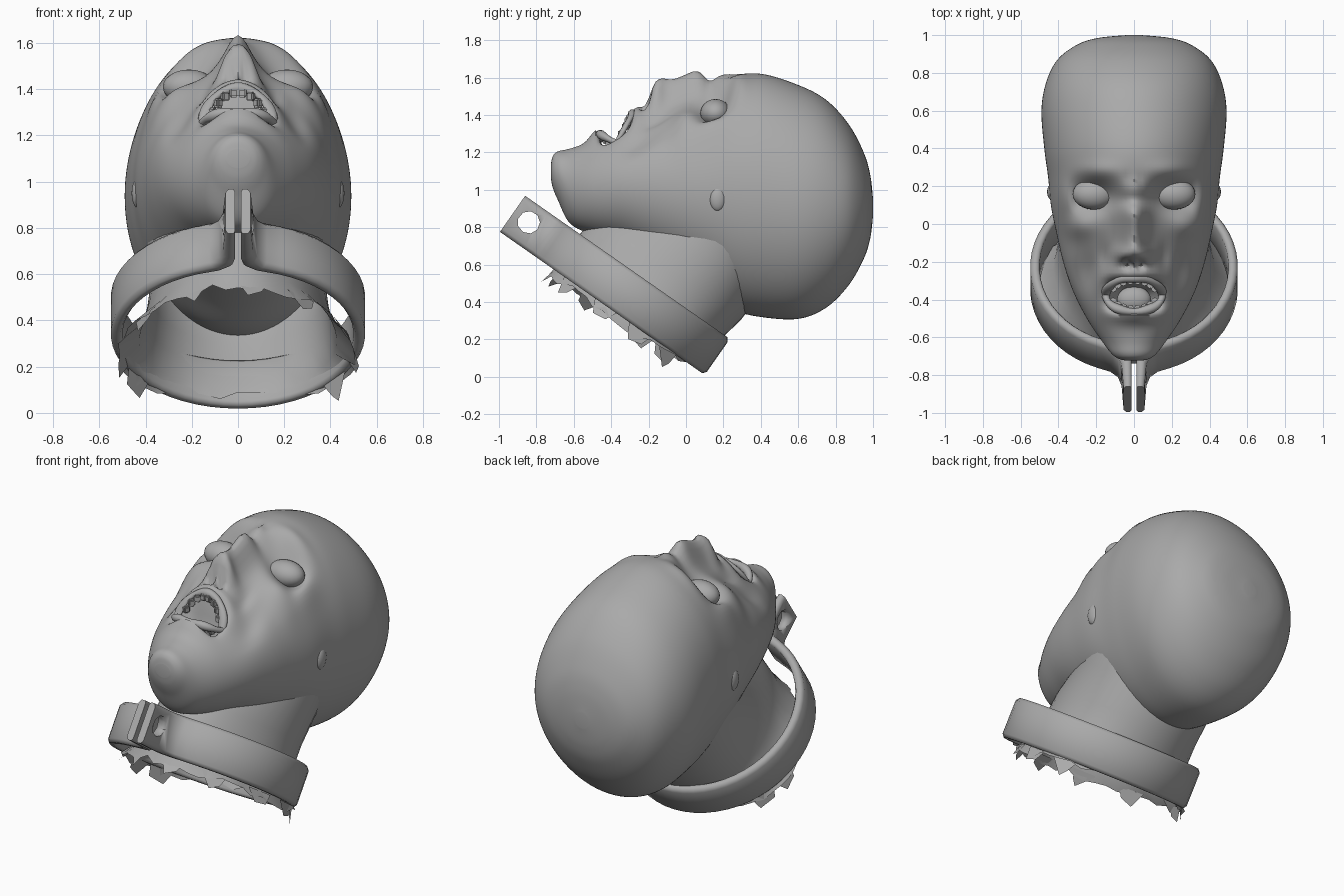
import bpy, bmesh, math, random
from mathutils import Matrix, Vector

random.seed(4)
if "Cube" in bpy.data.objects:
    bpy.data.objects.remove(bpy.data.objects["Cube"])

grey = bpy.data.materials.new("stone_grey")
grey.use_nodes = True
grey.diffuse_color = (0.4, 0.4, 0.4, 1)
grey.node_tree.nodes["Principled BSDF"].inputs["Base Color"].default_value = (0.4, 0.4, 0.4, 1)


def finish(name, bm, angle=40):
    """Turn a bmesh into a named, shaded object."""
    bmesh.ops.recalc_face_normals(bm, faces=bm.faces)
    mesh = bpy.data.meshes.new(name)
    bm.to_mesh(mesh)
    bm.free()
    obj = bpy.data.objects.new(name, mesh)
    bpy.context.collection.objects.link(obj)
    mesh.materials.append(grey)
    bpy.ops.object.select_all(action="DESELECT")
    obj.select_set(True)
    bpy.context.view_layer.objects.active = obj
    bpy.ops.object.shade_smooth_by_angle(angle=math.radians(angle))
    return obj


def loft(bm, rings, cap=False, closed=False):
    """Skin a list of point rings with quads."""
    rows = [[bm.verts.new(p) for p in ring] for ring in rings]
    pairs = list(zip(rows, rows[1:])) + ([(rows[-1], rows[0])] if closed else [])
    for a, b in pairs:
        for i in range(len(a)):
            j = (i + 1) % len(a)
            bm.faces.new((a[i], a[j], b[j], b[i]))
    if cap:
        bm.faces.new(rows[0])
        bm.faces.new(rows[-1])


def spline(rows, steps):
    """Smooth interpolation through table rows."""
    out = []
    for i in range(len(rows) - 1):
        p = [Vector(rows[max(0, min(len(rows) - 1, i + k))]) for k in (-1, 0, 1, 2)]
        for s in range(steps):
            t = s / steps
            out.append(0.5 * (2 * p[1] + (p[2] - p[0]) * t
                       + (2 * p[0] - 5 * p[1] + 4 * p[2] - p[3]) * t ** 2
                       + (3 * p[1] - p[0] - 3 * p[2] + p[3]) * t ** 3))
    return out + [Vector(rows[-1])]


# Head: cross-sections from chin to crown (y, half width, face height, back height)
sections = [
    (-.722, .05, 1.14, 1.06), (-.712, .085, 1.18, 1.01), (-.685, .12, 1.205, .945),
    (-.62, .17, 1.22, .82), (-.5, .25, 1.26, .76), (-.35, .325, 1.33, .71),
    (-.2, .375, 1.40, .63), (-.05, .41, 1.45, .55), (.1, .44, 1.52, .46),
    (.25, .455, 1.60, .36), (.4, .475, 1.62, .32), (.6, .49, 1.56, .31),
    (.75, .465, 1.48, .37), (.87, .405, 1.35, .49), (.95, .30, 1.2, .63),
    (.985, .19, 1.08, .74), (1.0, .04, .95, .86)]

# Face relief: centre x, centre y, size x, size y, power x, power y, height
relief = [
    (0, -.05, .07, .155, 2, 6, .145),       # nose
    (0, -.14, .04, .05, 2, 2, .025),        # nose tip
    (0, .17, .07, .08, 2, 2, .045),         # nose root
    (.055, -.165, .04, .04, 2, 2, .06),     # nostril wing
    (.032, -.21, .022, .022, 2, 2, -.08),   # nostril
    (.21, .15, .105, .08, 2, 2, -.10),      # eye socket
    (.19, .28, .12, .05, 2, 2, .025),       # brow
    (.36, .13, .05, .10, 2, 2, .055),       # temple rim
    (.30, -.01, .09, .07, 2, 2, .045),      # cheekbone
    (.24, -.25, .07, .12, 2, 2, -.05),      # cheek hollow
    (.16, -.17, .03, .08, 2, 2, -.025),     # cheek fold
    (0, -.29, .15, .08, 2, 2, .08),         # upper lip mound
    (0, -.475, .13, .05, 2, 2, .055),       # lower lip mound
    (0, -.375, .125, .075, 4, 4, -.22),     # mouth cavity
    (.03, .24, .015, .04, 2, 2, -.015)]     # frown


def face_relief(x, y):
    return sum(h * math.exp(-abs((abs(x) - cx) / sx) ** px - abs((y - cy) / sy) ** py)
               for cx, cy, sx, sy, px, py, h in relief)


AROUND = 128
rings = []
for y, hw, top, bottom in spline(sections, 8):
    ring = []
    for i in range(AROUND):
        a = math.tau * i / AROUND
        x, s = hw * math.cos(a), math.sin(a)
        z = (top + bottom) / 2 + (top - bottom) / 2 * s
        z += face_relief(x, y) * min(1, max(0, 2 * s))
        ring.append((x, y, z))
    rings.append(ring)
bm = bmesh.new()
loft(bm, rings, cap=True)
finish("head", bm, 60)


def ellipsoid(name, centre, size):
    bm = bmesh.new()
    bmesh.ops.create_uvsphere(bm, u_segments=24, v_segments=14, radius=1,
                              matrix=Matrix.Translation(centre) @ Matrix.Diagonal((*size, 1)))
    return finish(name, bm)


# Eyes and cropped ears
for side, word in ((1, "left"), (-1, "right")):
    ellipsoid(word + "_eye", (side * .212, .158, 1.41), (.113, .082, .075))
    ellipsoid(word + "_ear_stub", (side * .432, .17, .95), (.028, .045, .065))
ellipsoid("tongue", (0, -.40, 1.18), (.09, .07, .05))


# Lips: a tube swept round the open mouth
def mouth_point(a, grow=1.0):
    s = math.sin(a)
    return Vector((.15 * grow * math.cos(a), -.375 + .09 * grow * s,
                   1.25 + (.155 * s if s > 0 else -.05 * s)))


rings = []
for i in range(48):
    a = math.tau * i / 48
    centre = mouth_point(a)
    out = Vector((math.cos(a), math.sin(a), 0))
    r = .022 + .004 * math.sin(5 * a)
    rings.append([centre + r * (out * math.cos(b) + Vector((0, 0, math.sin(b))))
                  for b in (math.tau * k / 10 for k in range(10))])
bm = bmesh.new()
loft(bm, rings, closed=True)
finish("lips", bm, 60)

# Teeth: rounded blocks set along the inside of each lip
for word, start in (("upper", 0), ("lower", math.pi)):
    bm = bmesh.new()
    for k in range(8):
        a = start + math.pi * (k + 1.5) / 10
        place = Matrix.Translation(mouth_point(a, .82) - Vector((0, 0, .02)))
        place = place @ Matrix.Rotation(a, 4, "Z") @ Matrix.Diagonal((.035, .036, .04, 1))
        bmesh.ops.create_cube(bm, size=1, matrix=place)
    bmesh.ops.bevel(bm, geom=bm.edges[:], offset=.007, segments=2, affect="EDGES")
    finish(word + "_teeth", bm)


# Tilted collar frame: u runs from nape to clasp, w runs up the neck
def tilted(x, u, w):
    return Vector((x, .1 - .82 * u + .573 * w, .01 + .573 * u + .82 * w))


# Neck: open tube with a ragged torn hem, shorter at the nape (w, back u, front u, half width)
neck = [(-.03, .06, .99, .51), (.06, .06, .98, .42), (.2, .04, .98, .39),
        (.35, .01, .97, .375), (.55, .0, .85, .38), (.75, .05, .75, .41)]
rings = []
for n, (w, back, front, hw) in enumerate(neck):
    ring = []
    for i in range(48):
        a = math.tau * i / 48
        c = math.cos(a)
        x = hw * math.sin(a) * (1 - .18 * c)
        u = (back + front) / 2 + (front - back) / 2 * c
        ragged = random.uniform(-.025, .02) if n == 0 else 0
        lift = max(0, -c) ** 4 * (.07, .03, 0, 0, 0, 0)[n]
        ring.append(tilted(x * (1 + ragged), u, w + ragged + lift))
    rings.append(ring)
bm = bmesh.new()
loft(bm, rings)
finish("neck", bm, 60)

# Loose shreds hanging from the sides and front of the hem
bm = bmesh.new()
for a in (-2.2, -1.85, -1.1, -.5, .15, .7, 1.3, 1.8, 2.25):
    pts = []
    for da, w, g in ((-.16, .0, .98), (.16, .0, .98), (.1, -.06, 1.02),
                     (random.uniform(-.12, .05), random.uniform(-.1, -.06), 1.03)):
        c = math.cos(a + da)
        pts.append(tilted(.5 * g * math.sin(a + da) * (1 - .18 * c), .525 + .465 * g * c, w))
    bm.faces.new([bm.verts.new(p) for p in pts])
finish("torn_shreds", bm)

# Collar: open band with eased edges that turns forward into two clasp tabs
outer, inner = [], []
for i in range(25):
    a = math.radians(-90 + 160 * i / 24)
    outer.append((.55 * math.cos(a), .55 + .55 * math.sin(a)))
    inner.append((.50 * math.cos(a), .55 + .50 * math.sin(a)))
outer += [(.125, 1.09), (.085, 1.125), (.066, 1.18), (.055, 1.335)]
inner += [(.07, 1.05), (.025, 1.08), (.012, 1.13), (.012, 1.335)]
path = list(zip(outer, inner))
path = [((-o[0], o[1]), (-i[0], i[1])) for o, i in path[:0:-1]] + path
band = [(0, .02), (0, .215), (.3, .235), (.8, .235), (1, .22), (1, .015), (.8, 0), (.3, 0)]
bm = bmesh.new()
loft(bm, [[tilted(*Vector(o).lerp(Vector(i), t), w) for t, w in band] for o, i in path], cap=True)
collar = finish("collar", bm, 65)

# Bolt hole through both tabs
bm = bmesh.new()
bmesh.ops.create_cone(bm, cap_ends=True, segments=9, radius1=.06, radius2=.06, depth=.5,
                      matrix=Matrix.Translation(tilted(0, 1.238, .13))
                      @ Matrix.Rotation(math.pi / 2, 4, "Y"))
cutter = finish("hole_cutter", bm)
cutter.hide_render = True
cutter.hide_set(True)
cut = collar.modifiers.new("bolt_hole", "BOOLEAN")
cut.object = cutter
cut.solver = "EXACT"
